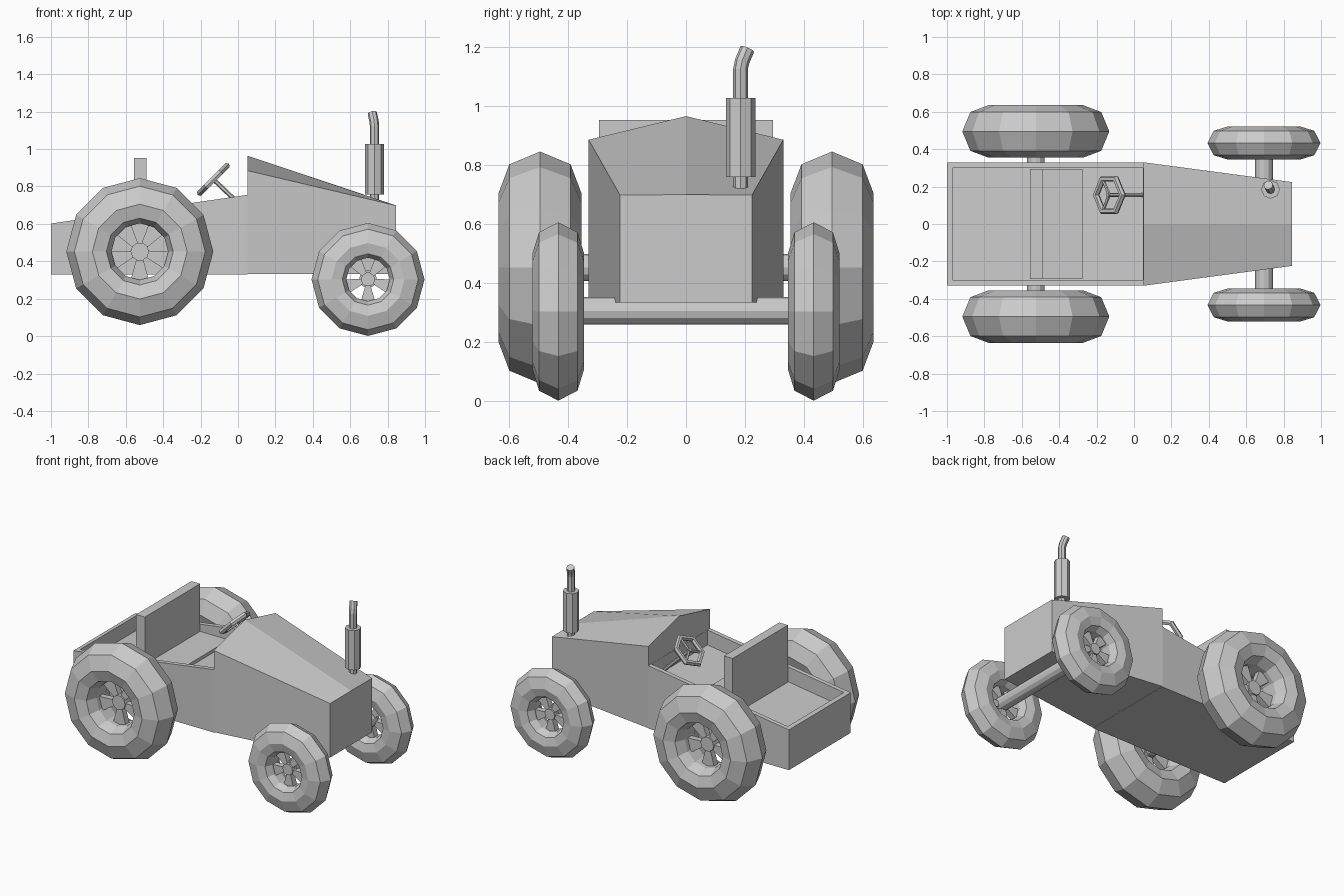
import bpy, bmesh
from math import sin, cos, pi
from mathutils import Vector, Matrix

if "Cube" in bpy.data.objects:
    bpy.data.objects.remove(bpy.data.objects["Cube"])


def finish(name, bm):
    bmesh.ops.recalc_face_normals(bm, faces=bm.faces)
    me = bpy.data.meshes.new(name)
    bm.to_mesh(me)
    bm.free()
    ob = bpy.data.objects.new(name, me)
    bpy.context.collection.objects.link(ob)
    return ob


def loft(bm, rings, cap=True, loop=False):
    """Skin a list of closed point rings."""
    vs = [[bm.verts.new(p) for p in r] for r in rings]
    n = len(vs[0])
    for a, b in zip(vs, vs[1:] + (vs[:1] if loop else [])):
        for i in range(n):
            j = (i + 1) % n
            bm.faces.new((a[i], a[j], b[j], b[i]))
    if cap and not loop:
        bm.faces.new(vs[0])
        bm.faces.new(vs[-1])


def box(name, lo, hi):
    bm = bmesh.new()
    loft(bm, [[(lo[0], lo[1], z), (hi[0], lo[1], z), (hi[0], hi[1], z), (lo[0], hi[1], z)]
              for z in (lo[2], hi[2])])
    return finish(name, bm)


def tube(bm, path, radius, n=8):
    """Faceted tube along a path of points."""
    pts = [Vector(p) for p in path]
    rings = []
    for i, p in enumerate(pts):
        d = pts[min(i + 1, len(pts) - 1)] - pts[max(i - 1, 0)]
        q = Vector((0, 0, 1)).rotation_difference(d.normalized())
        rings.append([p + q @ Vector((radius * cos(2 * pi * k / n), radius * sin(2 * pi * k / n), 0))
                      for k in range(n)])
    loft(bm, rings)


# Wheels: faceted tyre, five flared spokes and a hub
def wheel(name, centre, R, w):
    bm = bmesh.new()
    half = [(.89, .74), (.645, 1), (.455, .85), (.385, .35)]
    prof = [(1, 0)] + half + [(r, -y) for r, y in reversed(half)]
    loft(bm, [[(r * R * cos(a), y * w, r * R * sin(a)) for r, y in prof]
              for a in (2 * pi * k / 12 for k in range(12))], loop=True)
    t = .02
    for k in range(5):
        rot = Matrix.Rotation(2 * pi * k / 5, 3, 'Y')
        plan = [(-.04, -.08), (.04, -.08), (.13, -.41), (-.13, -.41)]
        loft(bm, [[rot @ Vector((x * R, y, z * R)) for x, z in plan] for y in (-t, t)])
    tube(bm, [(0, -.03, 0), (0, .03, 0)], .125 * R, 10)
    finish(name, bm).location = centre


for side, s in (("right", -1), ("left", 1)):
    wheel("rear_wheel_" + side, (-.525, s * .495, .452), .393, .14)
    wheel("front_wheel_" + side, (.695, s * .433, .303), .302, .088)

# Axles
for name, x, z, y, r in (("rear_axle", -.525, .452, .495, .046), ("front_axle", .695, .305, .433, .047)):
    bm = bmesh.new()
    tube(bm, [(x, -y, z), (x, y, z)], r, 12)
    finish(name, bm)

# Tub: outer shell, rim and sunken floor following the sloped rim
bm = bmesh.new()


def tub_ring(x0, x1, y, drop=0, z=None):
    top = lambda x: .602 + (x + 1) * .146 - drop if z is None else z
    return [(x0, -y, top(x0)), (x1, -y, top(x1)), (x1, y, top(x1)), (x0, y, top(x0))]


loft(bm, [tub_ring(-1, .05, .33, z=.33), tub_ring(-1, .05, .33),
          tub_ring(-.97, .049, .3), tub_ring(-.97, .049, .3, .1)])
finish("rear_tub", bm)

# Hood: tapers forward, gabled at the back and flat at the nose
bm = bmesh.new()
loft(bm, [[(x, -w, .333), (x, w, .333), (x, w, eave), (x, 0, ridge), (x, -w, eave)]
          for x, w, eave, ridge in ((.05, .33, .885, .965), (.845, .224, .698, .699))])
finish("hood", bm)

# Seat
box("seat_back", (-.555, -.295, .5), (-.49, .295, .952))
box("seat_base", (-.49, -.295, .5), (-.275, .295, .63))

# Exhaust: pipe with a bent tip and a wider muffler
bm = bmesh.new()
tube(bm, [(.73, .185, .70), (.73, .185, 1.125), (.727, .19, 1.15), (.718, .208, 1.193)], .025)
finish("exhaust_pipe", bm)
bm = bmesh.new()
tube(bm, [(.73, .185, .758), (.73, .185, 1.026)], .05)
finish("exhaust_muffler", bm)

# Steering wheel: hexagonal rim, spokes and column
bpy.ops.mesh.primitive_torus_add(major_segments=6, minor_segments=6, major_radius=.1,
                                 minor_radius=.018, location=(-.132, .155, .838),
                                 rotation=(0, -pi / 4, 0))
bpy.context.object.name = "steering_wheel"
bm = bmesh.new()
c = Vector((-.132, .155, .838))
rot = Matrix.Rotation(-pi / 4, 3, 'Y')
for k in range(3):
    a = 2 * pi * k / 3
    tube(bm, [c, c + rot @ Vector((.1 * cos(a), .1 * sin(a), 0))], .009, 6)
tube(bm, [c + Vector((-.01, 0, .01)), c + Vector((.2, 0, -.19))], .012, 6)
finish("steering_column", bm)
